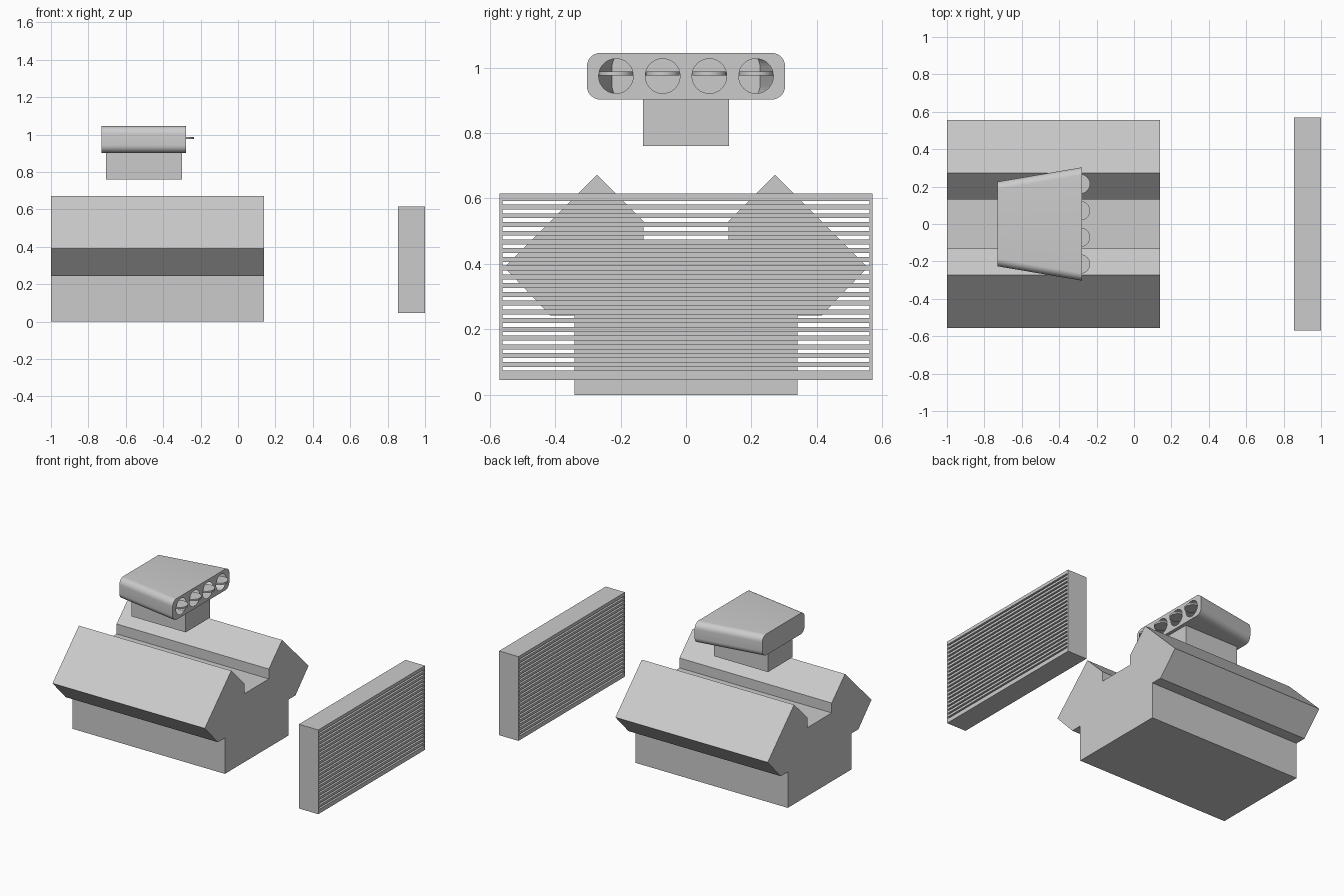
import bpy, bmesh, math

if "Cube" in bpy.data.objects:
    bpy.data.objects.remove(bpy.data.objects["Cube"])


def finish(name, bm, smooth=False):
    bmesh.ops.recalc_face_normals(bm, faces=bm.faces)
    me = bpy.data.meshes.new(name)
    bm.to_mesh(me)
    bm.free()
    ob = bpy.data.objects.new(name, me)
    bpy.context.collection.objects.link(ob)
    if smooth:
        bpy.ops.object.select_all(action='DESELECT')
        ob.select_set(True)
        bpy.context.view_layer.objects.active = ob
        bpy.ops.object.shade_smooth_by_angle(angle=math.radians(35))
    return ob


def add_box(bm, x0, x1, y0, y1, z0, z1):
    vs = bmesh.ops.create_cube(bm, size=1)['verts']
    for v in vs:
        v.co = ((x0 + x1) / 2 + v.co.x * (x1 - x0),
                (y0 + y1) / 2 + v.co.y * (y1 - y0),
                (z0 + z1) / 2 + v.co.z * (z1 - z0))


def ring(bm, x, pts):
    return [bm.verts.new((x, y, z)) for y, z in pts]


def loop_edges(bm, vs):
    return [bm.edges.get((a, b)) or bm.edges.new((a, b))
            for a, b in zip(vs, vs[1:] + vs[:1])]


def bridge(bm, a, b):
    n = len(a)
    for i in range(n):
        j = (i + 1) % n
        bm.faces.new((a[i], a[j], b[j], b[i]))


def rounded_rect(hw, z0, z1, r, seg=8):
    pts = []
    for k, (cy, cz) in enumerate([(hw - r, z1 - r), (r - hw, z1 - r),
                                  (r - hw, z0 + r), (hw - r, z0 + r)]):
        for i in range(seg + 1):
            a = math.pi / 2 * (k + i / seg)
            pts.append((cy + r * math.cos(a), cz + r * math.sin(a)))
    return pts


# Engine block: mirrored V profile, extruded along x
half = [(0.34, 0), (0.34, 0.243), (0.415, 0.243), (0.555, 0.39),
        (0.272, 0.672), (0.13, 0.53), (0.13, 0.463)]
profile = half + [(-y, z) for y, z in reversed(half)]
bm = bmesh.new()
a, b = ring(bm, -1.0, profile), ring(bm, 0.14, profile)
bridge(bm, a, b)
bm.faces.new(a)
bm.faces.new(b)
finish("engine_block", bm)

# Radiator frame: outer and inner rectangles bridged into a hollow frame
X0, X1 = 0.855, 1.0
ZB, ZT = 0.074, 0.593
outer = [(-0.57, 0.045), (0.57, 0.045), (0.57, 0.615), (-0.57, 0.615)]
inner = [(-0.56, ZB), (0.56, ZB), (0.56, ZT), (-0.56, ZT)]
bm = bmesh.new()
rings = [ring(bm, x, p) for x, p in
         [(X0, outer), (X1, outer), (X1, inner), (X0, inner)]]
for i in range(4):
    bridge(bm, rings[i], rings[(i + 1) % 4])
finish("radiator_frame", bm)

# Radiator slats with see-through gaps
GAPS = 20
gap = 0.0115
pitch = (ZT - ZB - gap) / (GAPS - 1)
bm = bmesh.new()
for i in range(GAPS - 1):
    z = ZB + i * pitch + gap
    add_box(bm, X0, X1, -0.56, 0.56, z, z + pitch - gap)
finish("radiator_slats", bm)

# Intake pedestal
bm = bmesh.new()
add_box(bm, -0.705, -0.30, -0.131, 0.131, 0.76, 0.903)
finish("intake_pedestal", bm)

# Hollow tapered intake scoop with four round openings in its front face
BACK, FRONT = -0.73, -0.277
centres = [-0.214, -0.0713, 0.0713, 0.214]
R, CZ = 0.053, 0.974
bm = bmesh.new()
a = ring(bm, BACK, rounded_rect(0.226, 0.902, 1.045, 0.042))
b = ring(bm, FRONT, rounded_rect(0.303, 0.902, 1.045, 0.042))
bridge(bm, a, b)
bm.faces.new(a)
edges = loop_edges(bm, b)
for c in centres:
    hole = [(c + R * math.cos(t * math.tau / 32), CZ + R * math.sin(t * math.tau / 32))
            for t in range(32)]
    edges += loop_edges(bm, ring(bm, FRONT, hole))
bmesh.ops.triangle_fill(bm, use_beauty=True, use_dissolve=False, edges=edges,
                        normal=(1, 0, 0))
finish("intake_scoop", bm, True)

# Butterfly flaps: flat discs lying in the openings
bm = bmesh.new()
for c in centres:
    vs = bmesh.ops.create_cone(bm, cap_ends=True, segments=32, radius1=0.052,
                               radius2=0.052, depth=0.012)['verts']
    bmesh.ops.translate(bm, verts=vs, vec=(-0.287, c, 0.982))
finish("butterfly_flaps", bm, True)
